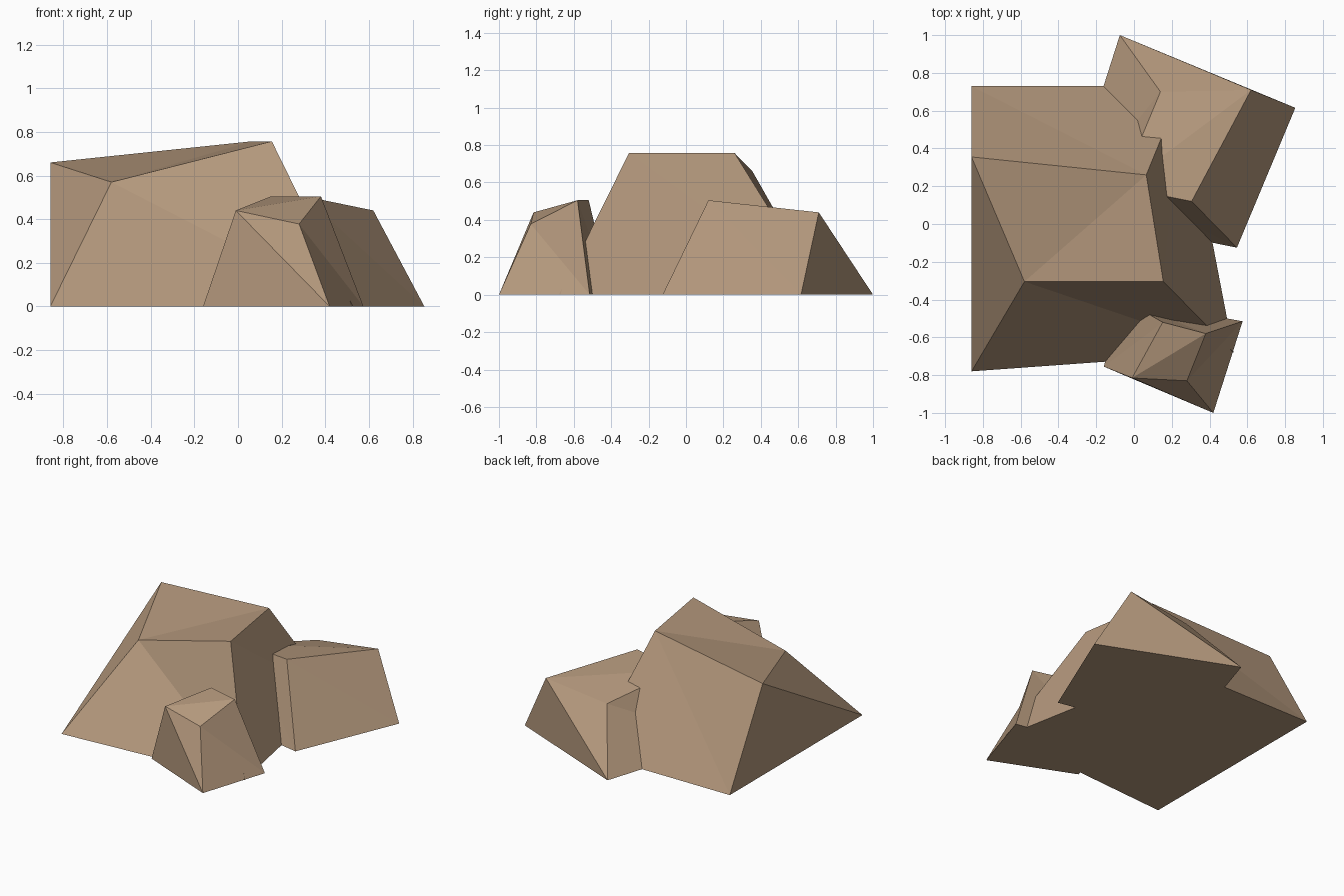
import bpy
import bmesh

if "Cube" in bpy.data.objects:
    bpy.data.objects.remove(bpy.data.objects["Cube"])

stone = bpy.data.materials.new("tan_stone")
stone.diffuse_color = (0.45, 0.31, 0.20, 1)
stone.use_nodes = True
stone.node_tree.nodes["Principled BSDF"].inputs["Base Color"].default_value = stone.diffuse_color


def rock(name, base, top):
    """Six-sided tapered block: base (x, y) corners and top (x, y, z) corners, anticlockwise."""
    bm = bmesh.new()
    b = [bm.verts.new((x, y, 0)) for x, y in base]
    t = [bm.verts.new(p) for p in top]
    bm.faces.new(b[::-1])
    # The warped top and sides are split along a fixed diagonal
    for q in [t] + [[b[i], t[i], t[i - 1], b[i - 1]] for i in range(4)]:
        bm.faces.new(q[:3])
        bm.faces.new((q[0], q[2], q[3]))
    bmesh.ops.recalc_face_normals(bm, faces=bm.faces)
    mesh = bpy.data.meshes.new(name)
    bm.to_mesh(mesh)
    bm.free()
    mesh.materials.append(stone)
    obj = bpy.data.objects.new(name, mesh)
    bpy.context.collection.objects.link(obj)
    return obj


# Large central boulder
large = rock("rock_cluster",
             [(-0.86, -0.78), (0.527, -0.68), (0.257, 0.73), (-0.86, 0.73)],
             [(-0.58, -0.305, 0.57), (0.155, -0.305, 0.757),
              (0.065, 0.26, 0.757), (-0.86, 0.355, 0.66)])

# Medium rock at the back right
medium = rock("medium_rock",
              [(-0.375, 0.06), (0.545, -0.125), (0.854, 0.615), (-0.075, 1.0)],
              [(-0.07, 0.195, 0.485), (0.305, 0.12, 0.505),
               (0.62, 0.71, 0.44), (0.14, 0.70, 0.38)])

# Small rock at the front right
small = rock("small_rock",
             [(-0.16, -0.755), (0.42, -1.0), (0.575, -0.515), (-0.06, -0.40)],
             [(-0.01, -0.815, 0.44), (0.28, -0.83, 0.378),
              (0.38, -0.58, 0.505), (0.152, -0.52, 0.505)])

# Fuse the rocks into one solid
bpy.context.view_layer.objects.active = large
for part in (medium, small):
    mod = large.modifiers.new("join_" + part.name, 'BOOLEAN')
    mod.operation = 'UNION'
    mod.solver = 'EXACT'
    mod.object = part
    bpy.ops.object.modifier_apply(modifier=mod.name)
    bpy.data.objects.remove(part)
